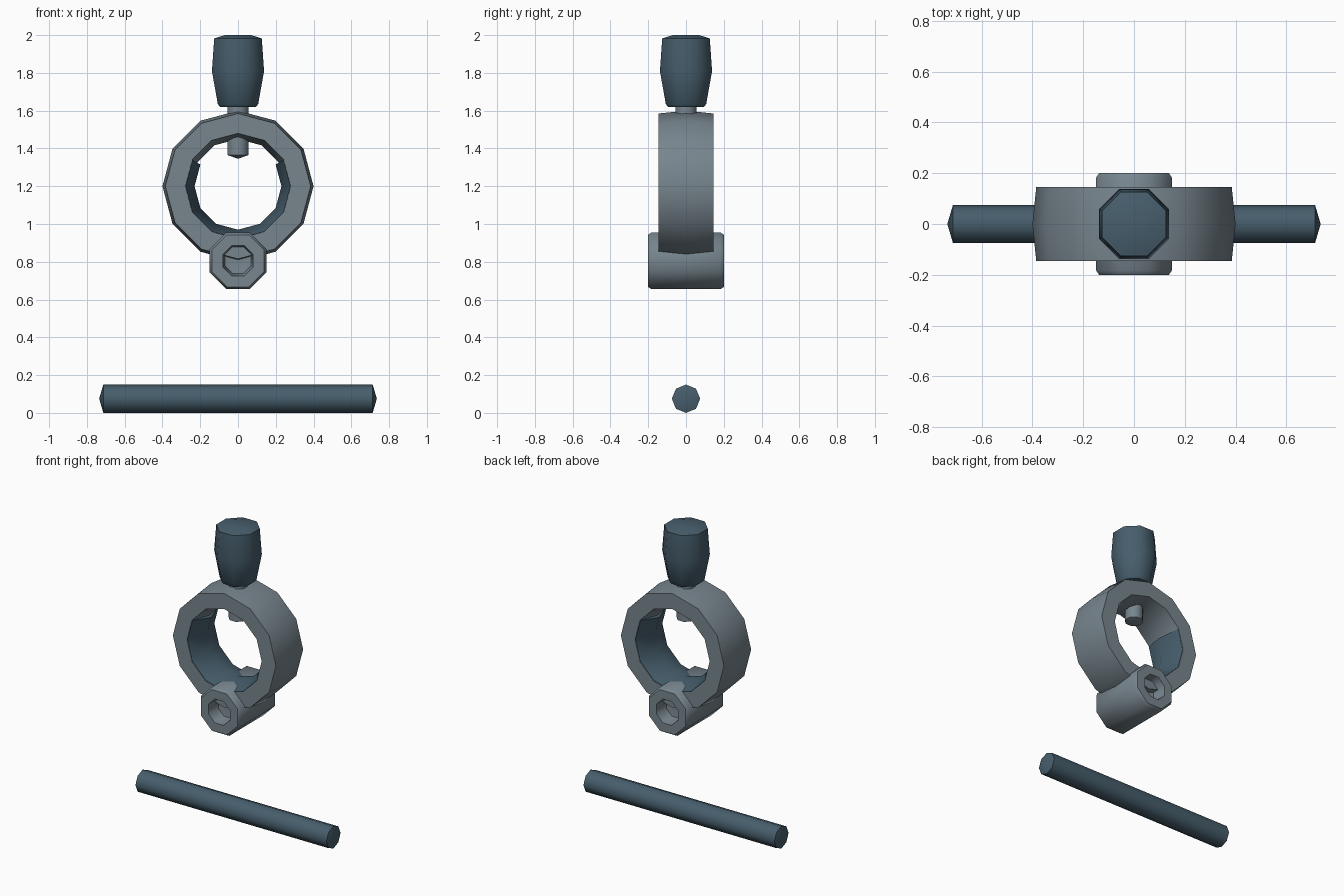
import bpy, bmesh, math

if "Cube" in bpy.data.objects:
    bpy.data.objects.remove(bpy.data.objects["Cube"])


def material(name, rgb):
    m = bpy.data.materials.new(name)
    m.diffuse_color = (*rgb, 1)
    m.use_nodes = True
    m.node_tree.nodes["Principled BSDF"].inputs["Base Color"].default_value = m.diffuse_color
    return m


GREY = material("grey metal", (0.185, 0.235, 0.27))
DARK = material("dark blue steel", (0.062, 0.112, 0.15))


def lathe(name, profile, axis, centre, sides, mat, turn=0.0, closed=False, arc=None):
    """Spin (radius, distance along axis) points into a low-sided solid.
    closed joins the last point to the first; arc limits the number of segments."""
    bm = bmesh.new()
    cx, cy, cz = centre

    def vert(r, t, a):
        u, v = r * math.cos(a), r * math.sin(a)
        p = {"x": (t, u, v), "y": (u, t, v), "z": (u, v, t)}[axis]
        return bm.verts.new((p[0] + cx, p[1] + cy, p[2] + cz))

    steps = sides if arc is None else arc + 1
    rows = []
    for r, t in profile:
        if r == 0:
            rows.append([vert(0, t, 0)] * steps)
        else:
            rows.append([vert(r, t, turn + math.tau * i / sides) for i in range(steps)])
    pairs = list(zip(rows, rows[1:]))
    if closed:
        pairs.append((rows[-1], rows[0]))
    for a, b in pairs:
        for i in range(steps if arc is None else arc):
            j = (i + 1) % steps
            loop = list(dict.fromkeys((a[i], a[j], b[j], b[i])))
            if len(loop) > 2:
                bm.faces.new(loop)
    if arc is not None:
        for i in (0, arc):
            bm.faces.new([row[i] for row in rows])
    bmesh.ops.recalc_face_normals(bm, faces=bm.faces)
    mesh = bpy.data.meshes.new(name)
    bm.to_mesh(mesh)
    bm.free()
    mesh.materials.append(mat)
    mesh.shade_smooth()
    mesh.set_sharp_from_angle(angle=math.radians(46))
    obj = bpy.data.objects.new(name, mesh)
    bpy.context.collection.objects.link(obj)
    return obj


FLAT = math.pi / 8                 # turns an octagon so its flats face the axes
K = 1 / math.cos(FLAT)             # flat distance to corner radius


def flats(points):
    return [(r * K, t) for r, t in points]


# Twelve-sided collar with a slightly crowned outside and inside
lathe("collar_ring",
      [(0.385, -0.145), (0.40, 0), (0.385, 0.145), (0.28, 0.145), (0.25, 0), (0.28, -0.145)],
      "y", (0, 0, 1.2), 12, GREY, closed=True)

# Dark lining over the lower two thirds of the bore
lathe("collar_lining",
      [(0.30, -0.143), (0.30, 0.143), (0.277, 0.143), (0.23, 0), (0.277, -0.143)],
      "y", (0, 0, 1.2), 12, DARK, turn=math.radians(150), closed=True, arc=8)

# Cross sleeve under the collar, with a blind socket at each end
lathe("cross_sleeve",
      flats([(0, -0.10), (0.068, -0.11), (0.08, -0.2), (0.138, -0.2), (0.15, -0.182),
             (0.15, 0.182), (0.138, 0.2), (0.08, 0.2), (0.068, 0.11), (0, 0.10)]),
      "y", (0, 0, 0.805), 8, GREY, turn=FLAT)

# Clamp screw through the top of the collar
lathe("clamp_screw",
      flats([(0, 1.345), (0.055, 1.365), (0.055, 1.65), (0, 1.65)]),
      "z", (0, 0, 0), 8, GREY, turn=FLAT)

# Tapered grip on the screw
lathe("screw_grip",
      flats([(0, 1.62), (0.095, 1.62), (0.107, 1.635), (0.138, 1.81),
             (0.126, 1.982), (0.07, 2.0), (0, 2.0)]),
      "z", (0, 0, 0), 8, DARK, turn=FLAT)

# Loose bar lying below
lathe("bar",
      [(0, -0.735), (0.075, -0.713), (0.075, 0.713), (0, 0.735)],
      "x", (0, 0, 0.075), 8, DARK)
